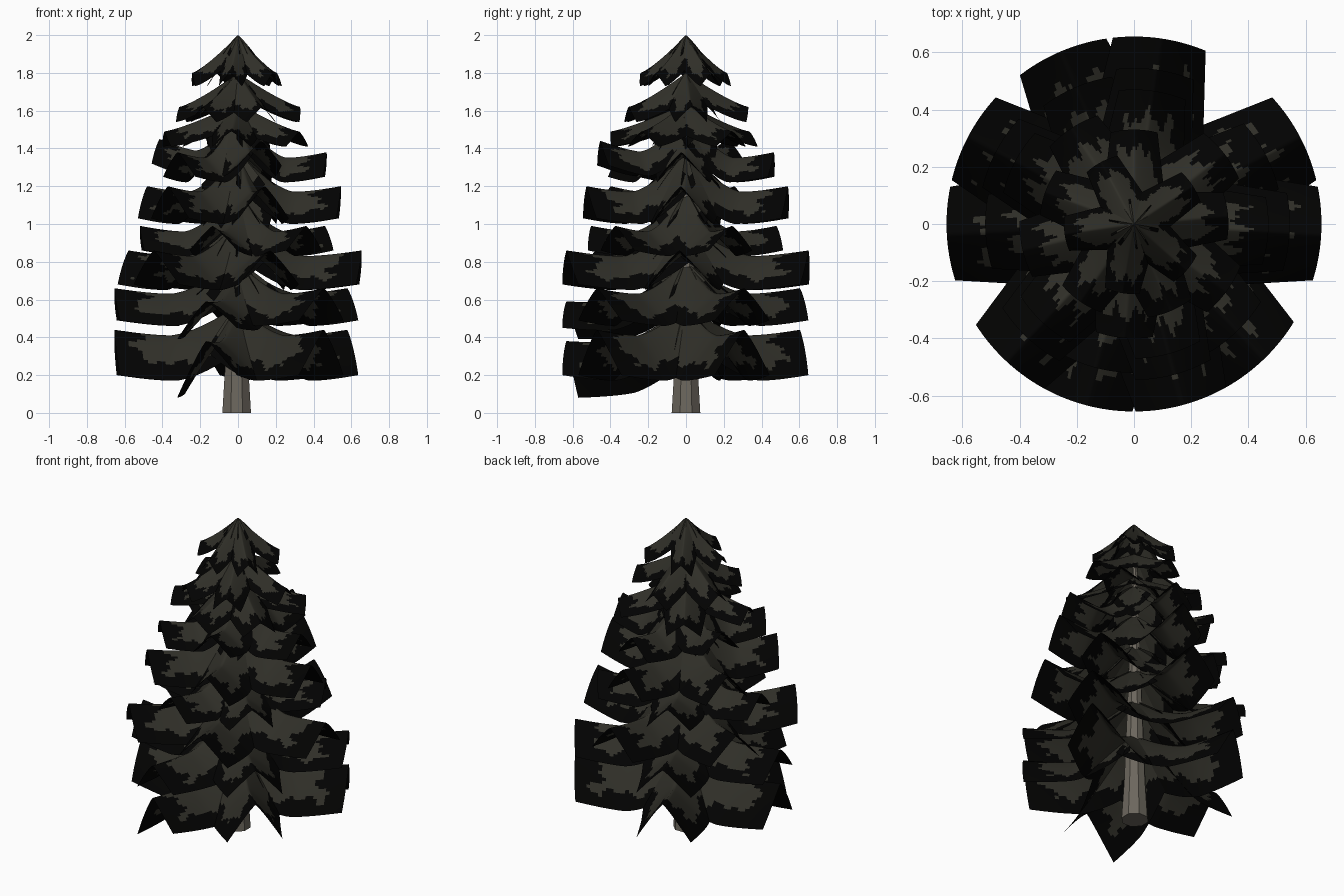
import bpy, bmesh, math, random

if "Cube" in bpy.data.objects:
    bpy.data.objects.remove(bpy.data.objects["Cube"])
random.seed(4)


def material(name, rgb):
    m = bpy.data.materials.new(name)
    m.diffuse_color = (*rgb, 1)
    m.use_nodes = True
    m.node_tree.nodes["Principled BSDF"].inputs["Base Color"].default_value = m.diffuse_color
    return m


GREEN = material("dark olive needles", (0.029, 0.028, 0.021))
BLACK = material("black needle fringe", (0.0006, 0.0006, 0.0005))
BARK = material("grey brown bark", (0.15, 0.135, 0.11))


def finish(bm, name, mats, smooth):
    me = bpy.data.meshes.new(name)
    bm.to_mesh(me)
    bm.free()
    for m in mats:
        me.materials.append(m)
    for p in me.polygons:
        p.use_smooth = smooth
    ob = bpy.data.objects.new(name, me)
    bpy.context.collection.objects.link(ob)


# trunk: tapered octagonal column
bm = bmesh.new()
rings = []
for z, r in ((0, 0.082), (0.25, 0.066), (0.8, 0.045), (1.78, 0.012)):
    rings.append([bm.verts.new((r * math.cos((k + 0.5) * math.pi / 4) - 0.007,
                                r * math.sin((k + 0.5) * math.pi / 4), z)) for k in range(8)])
for a, b in zip(rings, rings[1:]):
    for k in range(8):
        bm.faces.new((a[k], a[(k + 1) % 8], b[(k + 1) % 8], b[k]))
bm.faces.new(rings[0][::-1])
bm.faces.new(rings[-1])
finish(bm, "trunk", [BARK], False)

NU, NV = 28, 32


def bough(bm, ang, R, tip, drop, rise, droopy, lift=0.0, roll=0.0):
    """One tent-shaped strip of needles, folded along its ridge, pointing out at ang."""
    ca, sa = math.cos(ang), math.sin(ang)
    ph = [random.uniform(0, 6.28) for _ in range(4)]
    grid = []
    for i in range(NU + 1):
        u = i / NU
        w = R * (0.36 - 0.11 * u)
        if droopy:
            ridge = tip + rise * (1 - u) ** 1.25
        else:
            ridge = tip + rise * max(0, 1 - u / 0.55) ** 1.4 - 0.03 * math.sin(math.pi * u)
        fall = drop * (1.4 - 0.4 * u if droopy else 1)
        row = []
        for j in range(NV + 1):
            v = 2 * j / NV - 1
            lat = v * w
            out = u * math.sqrt(max(R * R - lat * lat, 0))   # rounded tip
            z = ridge - fall * abs(v) ** 1.15 + (lift + roll * v) * u
            row.append(bm.verts.new((out * ca - lat * sa, out * sa + lat * ca, z)))
        grid.append(row)
    for i in range(NU):
        for j in range(NV):
            f = bm.faces.new((grid[i][j], grid[i + 1][j], grid[i + 1][j + 1], grid[i][j + 1]))
            u, v = (i + 0.5) / NU, 2 * (j + 0.5) / NV - 1
            # ragged edge between the core and the black fringe
            ulim = 0.79 + 0.06 * math.sin(9 * v + ph[0]) + 0.04 * math.sin(21 * v + ph[1])
            vlim = 0.70 + 0.06 * math.sin(14 * u + ph[2]) + 0.05 * math.sin(33 * u + ph[3])
            f.material_index = 0 if u < ulim and abs(v) < vlim else 1


A = (-3, 82, 152, 227, 285)
B = (28, 113, 183, 255, 314)
# angles, turn, radius, tip height, side drop, rise at trunk, sloping right to the tip
TIERS = [
    (B, 0, 0.655, 0.44, 0.24, 0.13, False),
    (B, 0, 0.655, 0.66, 0.17, 0.14, False),
    (A, 0, 0.655, 0.86, 0.18, 0.15, False),
    (B, 0, 0.52, 0.99, 0.13, 0.18, False),
    (A, 0, 0.545, 1.20, 0.17, 0.18, False),
    (A, 0, 0.47, 1.38, 0.13, 0.20, False),
    (B, 10, 0.40, 1.49, 0.08, 0.15, True),
    (A, 8, 0.33, 1.62, 0.08, 0.18, True),
    (B, 5, 0.245, 1.80, 0.07, 0.20, True),
]
# single boughs that sag, lift or tilt: (tier, angle) -> lift, roll
ODD = {(0, 255): (-0.06, 0.06), (1, 255): (-0.07, 0.03),
       (5, 152): (0.07, 0.0), (5, 285): (0.06, 0.0)}
for n, (angles, turn, R, tip, drop, rise, droopy) in enumerate(TIERS):
    bm = bmesh.new()
    for a in angles:
        lift, roll = ODD.get((n, a), (0, 0))
        # v runs anticlockwise, so a negative roll lowers the anticlockwise wing
        bough(bm, math.radians(a + turn), R, tip, drop, rise, droopy, lift, roll)
    finish(bm, f"bough_tier_{n + 1}", [GREEN, BLACK], True)
